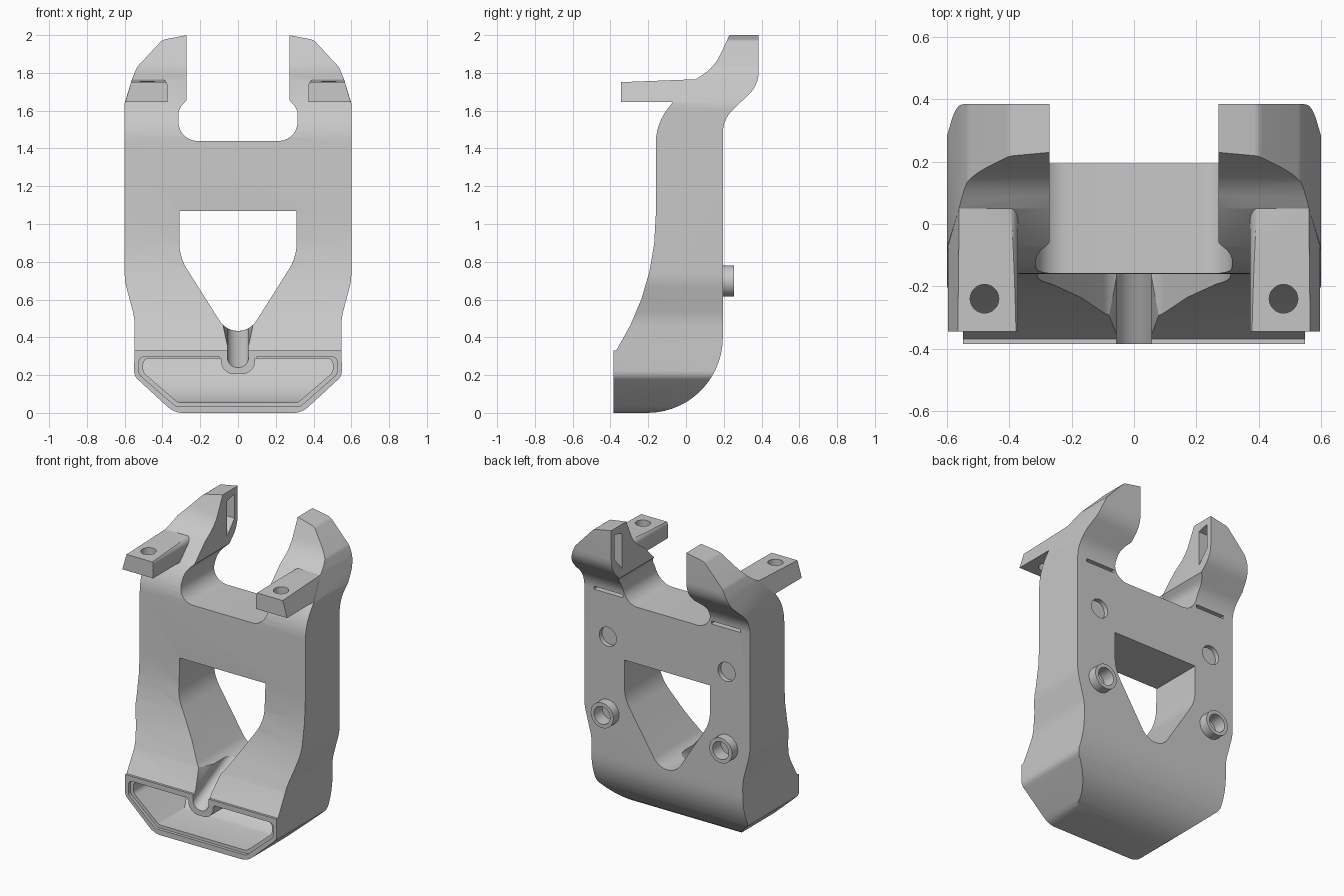
import bpy, bmesh, math
from mathutils import Vector

cube = bpy.data.objects.get("Cube")
if cube:
    bpy.data.objects.remove(cube, do_unlink=True)

grey = bpy.data.materials.new("plain grey")
grey.use_nodes = True
GREY = (0.58, 0.58, 0.58, 1)
grey.diffuse_color = GREY
grey.node_tree.nodes["Principled BSDF"].inputs["Base Color"].default_value = GREY


def fillet(points):
    """Polygon from (u, v) or (u, v, radius) corners."""
    out = []
    n = len(points)
    for i, p in enumerate(points):
        c = Vector(p[:2])
        if len(p) == 2:
            out.append(c)
            continue
        a = (Vector(points[i - 1][:2]) - c).normalized()
        b = (Vector(points[(i + 1) % n][:2]) - c).normalized()
        half = a.angle(b) / 2
        r = p[2]
        centre = c + (a + b).normalized() * (r / math.sin(half))
        start = c + a * (r / math.tan(half)) - centre
        end = c + b * (r / math.tan(half)) - centre
        sweep = math.atan2(start.x * end.y - start.y * end.x, start.dot(end))
        steps = max(4, int(abs(sweep) / math.radians(6)))
        for k in range(steps + 1):
            t = sweep * k / steps
            out.append(centre + Vector((start.x * math.cos(t) - start.y * math.sin(t),
                                        start.x * math.sin(t) + start.y * math.cos(t))))
    return out


def mirrored(half):
    """Close a right-hand outline with its mirror image."""
    return half + [(-p[0],) + tuple(p[1:]) for p in reversed(half)]


def circle(u, v, r, sides=40):
    return [(u + r * math.cos(math.tau * k / sides), v + r * math.sin(math.tau * k / sides))
            for k in range(sides)]


def prism(name, points, axis, lo, hi):
    """Extrude an outline along x (y,z outline), y (x,z outline) or z (x,y outline)."""
    place = {"x": lambda u, v, w: (w, u, v),
             "y": lambda u, v, w: (u, w, v),
             "z": lambda u, v, w: (u, v, w)}[axis]
    bm = bmesh.new()
    outline = fillet(points)
    rings = [[bm.verts.new(place(p.x, p.y, w)) for p in outline] for w in (lo, hi)]
    bm.faces.new(rings[0])
    bm.faces.new(rings[1])
    for i in range(len(outline)):
        bm.faces.new((rings[0][i - 1], rings[0][i], rings[1][i], rings[1][i - 1]))
    bmesh.ops.recalc_face_normals(bm, faces=bm.faces)
    mesh = bpy.data.meshes.new(name)
    bm.to_mesh(mesh)
    bm.free()
    mesh.materials.append(grey)
    ob = bpy.data.objects.new(name, mesh)
    bpy.context.collection.objects.link(ob)
    return ob


def combine(target, tool, operation="DIFFERENCE"):
    """Apply a boolean and discard the tool."""
    mod = target.modifiers.new("cut", "BOOLEAN")
    mod.operation = operation
    mod.solver = "EXACT"
    mod.object = tool
    bpy.context.view_layer.objects.active = target
    bpy.ops.object.modifier_apply(modifier=mod.name)
    bpy.data.objects.remove(tool, do_unlink=True)


# Duct body: side profile intersected with the front outline
body = prism("duct_body", [
    (-.385, 0), (.195, 0, .4), (.195, 1.555, .17), (.385, 1.735, .17), (.385, 2),
    (.23, 2), (.15, 1.83, .25), (.05, 1.765), (-.07, 1.645), (-.16, 1.53, .3),
    (-.16, .66, 1.32), (-.37, .33), (-.385, .33)], "x", -.7, .7)
front = mirrored([(.338, 0, .12), (.55, .195, .06), (.547, .5, .3), (.6, .7, .3),
                  (.6, 1.64), (.56, 1.77), (.535, 1.83, .06), (.4, 1.975, .05), (.27, 2)])
combine(body, prism("outline", front, "y", -.6, .6), "INTERSECT")

# Neck gap between the two horns
combine(body, prism("gap", mirrored([(.272, 2.1), (.272, 1.655), (.315, 1.61, .08),
                                     (.315, 1.44, .1)]), "y", -.6, .6))

# Central window
combine(body, prism("window", [(-.31, 1.07), (.31, 1.07), (.31, .824, .25),
                               (0, .334, .115), (-.31, .824, .25)], "y", -.6, .6))

# Hollow intake with a lip, leaving a boss around the centre channel
boss_outline = mirrored([(.09, .205, .07), (.09, .4)])
lip = prism("lip", mirrored([(.33, .035, .04), (.525, .205, .04), (.525, .297, .03)]),
            "y", -.45, -.365)
combine(lip, prism("lip_boss", mirrored([(.098, .2, .07), (.098, .4)]), "y", -.6, .3))
combine(body, lip)
cavity = prism("cavity", mirrored([(.318, .055, .04), (.502, .215, .04), (.502, .288, .03)]),
               "y", -.42, .4)
combine(cavity, prism("cavity_side", [(-.5, .04), (.15, .04, .36), (.15, .5), (-.5, .5)],
                      "x", -.7, .7), "INTERSECT")
combine(cavity, prism("boss", boss_outline, "y", -.6, .4))
combine(body, cavity)

# Sloping channel from the intake up to the window
channel = prism("channel", mirrored([(.056, .24, .054), (.056, .34), (.1, .49)]), "y", -.4, 0)
for v in channel.data.vertices:
    v.co.z += (v.co.y + .385) * .5
combine(body, channel)

for side in (1, -1):
    # Mounting arm with a screw hole
    arm = prism("arm", [(side * u, *rest) for u, *rest in
                        [(.373, 1.645), (.373, 1.77, .04), (.56, 1.77), (.597, 1.645)]],
                "y", -.345, .05)
    combine(arm, prism("arm_side", [(-.5, 1.6), (.1, 1.6), (.1, 1.768), (-.5, 1.745)],
                       "x", -.7, .7), "INTERSECT")
    combine(body, arm, "UNION")
    combine(body, prism("screw_hole", circle(side * .48, -.24, .046), "z", 1.6, 1.8))

    # Air outlet in the inner face of the horn
    lo, hi = sorted((side * .2, side * .37))
    combine(body, prism("outlet", [(.275, 1.94), (.352, 1.96), (.352, 1.8), (.275, 1.71)],
                        "x", lo, hi))

    # Thin slit and shallow round recess in the back
    lo, hi = sorted((side * .32, side * .53))
    combine(body, prism("slit", [(.16, 1.475), (.3, 1.475), (.3, 1.495), (.16, 1.495)],
                        "x", lo, hi))
    combine(body, prism("recess", circle(side * .43, 1.19, .062), "y", .165, .3))

    # Hollow locating peg
    combine(body, prism("peg", circle(side * .43, .698, .082), "y", .15, .255), "UNION")
    combine(body, prism("peg_bore", circle(side * .43, .698, .058), "y", .17, .3))

# Smooth curved walls, crisp edges
bpy.ops.object.select_all(action="DESELECT")
body.select_set(True)
bpy.context.view_layer.objects.active = body
bpy.ops.object.shade_smooth_by_angle(angle=math.radians(25))
